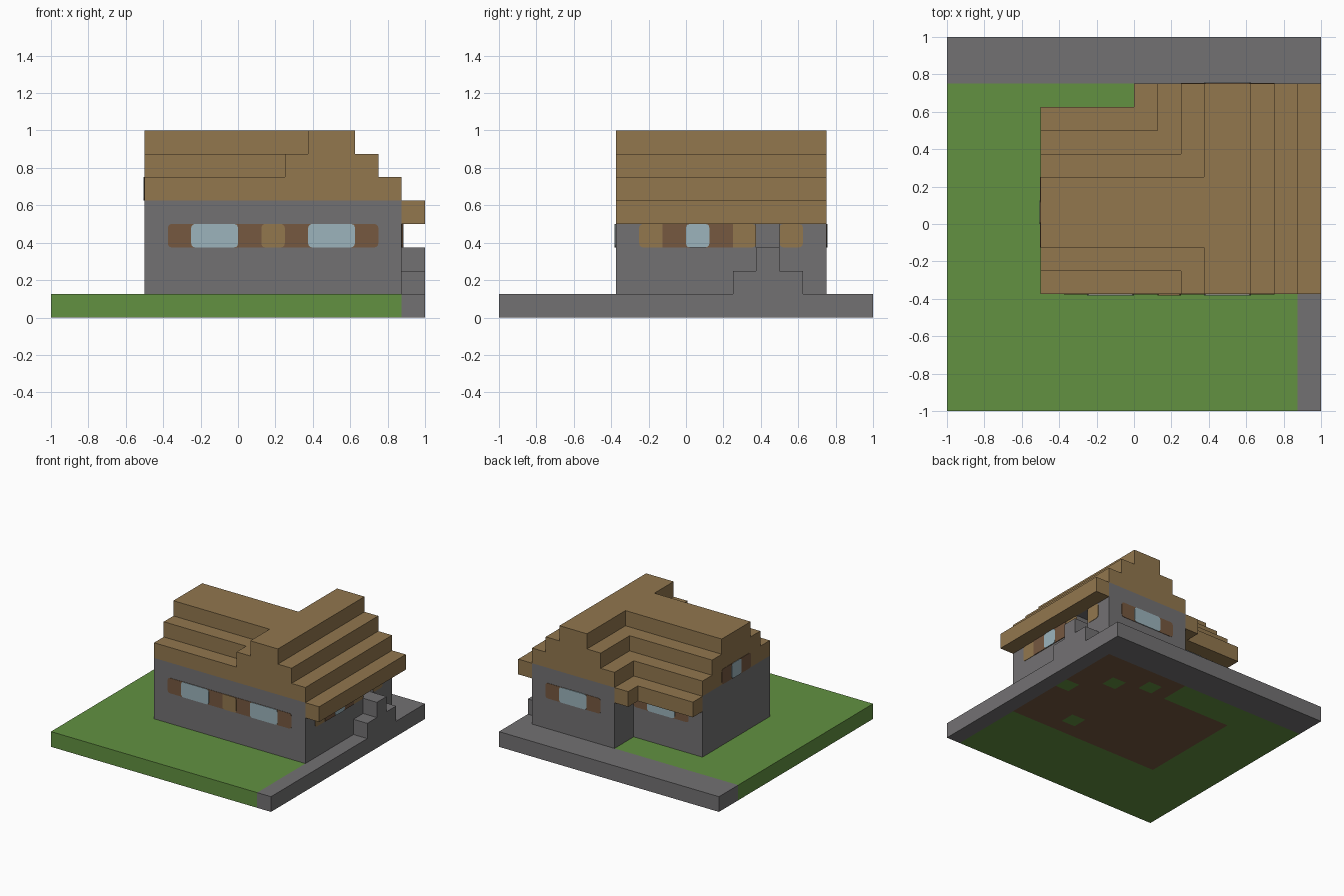
import bpy, bmesh
from mathutils import Vector

cube = bpy.data.objects.get("Cube")
if cube:
    bpy.data.objects.remove(cube, do_unlink=True)

U = 0.125  # block size that every part snaps to


def material(name, r, g, b):
    m = bpy.data.materials.new(name)
    m.use_nodes = True
    m.diffuse_color = (r, g, b, 1)
    m.node_tree.nodes["Principled BSDF"].inputs["Base Color"].default_value = (r, g, b, 1)
    return m


GRASS = material("grass_green", 0.122, 0.283, 0.053)
STONE = material("stone_grey", 0.171, 0.165, 0.171)
STRAW = material("straw_tan", 0.287, 0.184, 0.076)
WOOD = material("wood_brown", 0.181, 0.098, 0.051)
GLASS = material("glass_blue", 0.332, 0.456, 0.503)


def finish(name, bm, *mats):
    bmesh.ops.recalc_face_normals(bm, faces=bm.faces)
    mesh = bpy.data.meshes.new(name)
    bm.to_mesh(mesh)
    bm.free()
    for m in mats:
        mesh.materials.append(m)
    ob = bpy.data.objects.new(name, mesh)
    bpy.context.collection.objects.link(ob)
    return ob


def box(name, xs, ys, zs, mat, round_axis=None, radius=0.02):
    """Box from ranges; edges along round_axis can be rounded."""
    bm = bmesh.new()
    bmesh.ops.create_cube(bm, size=1)
    for v in bm.verts:
        v.co = [r[0] if c < 0 else r[1] for c, r in zip(v.co, (xs, ys, zs))]
    if round_axis is not None:
        edges = [e for e in bm.edges
                 if abs((e.verts[0].co - e.verts[1].co).normalized()[round_axis]) > 0.9]
        bmesh.ops.bevel(bm, geom=edges, offset=radius, segments=3, profile=0.5, affect='EDGES')
    return finish(name, bm, mat)


def prism(name, points, place, depth, mat):
    """Closed profile placed in space and extruded by depth."""
    bm = bmesh.new()
    face = bm.faces.new([bm.verts.new(place(a, b)) for a, b in points])
    ext = bmesh.ops.extrude_face_region(bm, geom=[face])["geom"]
    bmesh.ops.translate(bm, vec=depth, verts=[v for v in ext if isinstance(v, bmesh.types.BMVert)])
    return finish(name, bm, mat)


def combine(ob, other, operation):
    mod = ob.modifiers.new(operation.lower(), 'BOOLEAN')
    mod.operation = operation
    mod.solver = 'EXACT'
    mod.object = other
    bpy.context.view_layer.objects.active = ob
    bpy.ops.object.modifier_apply(modifier=mod.name)
    bpy.data.objects.remove(other, do_unlink=True)


# Ground slab: lawn, stone paths, and timber floor seen from beneath
def in_house(x, y):
    return -4 < x / U < 7 and -3 < y / U < (6 if x > U else 4)


floor_gaps = {(6, 1), (4, 3), (2, 4), (3, -2)}
bm = bmesh.new()
bmesh.ops.create_grid(bm, x_segments=16, y_segments=16, size=1)
ext = bmesh.ops.extrude_face_region(bm, geom=bm.faces[:])["geom"]
bmesh.ops.translate(bm, vec=(0, 0, U), verts=[v for v in ext if isinstance(v, bmesh.types.BMVert)])
bmesh.ops.recalc_face_normals(bm, faces=bm.faces)
for f in bm.faces:
    c = f.calc_center_median() - f.normal * U / 2
    if c.y > 6 * U or c.x > 7 * U:
        f.material_index = 1
    elif f.normal.z < -0.5 and in_house(c.x, c.y):
        if (int(c.x // U), int(c.y // U)) not in floor_gaps:
            f.material_index = 2
finish("ground", bm, GRASS, STONE, WOOD)

# L-shaped walls with a doorway on the side
plan = [(-4, -3), (7, -3), (7, 6), (1, 6), (1, 4), (-4, 4)]
walls = prism("walls", plan, lambda a, b: (a * U, b * U, U), Vector((0, 0, 4 * U)), STONE)
doorway = box("doorway", (2 * U, 8 * U), (3 * U, 4 * U), (3 * U, 4 * U), STONE)
combine(walls, doorway, 'DIFFERENCE')

# Entrance steps
box("lower_step", (7 * U, 8 * U), (2 * U, 5 * U), (U, 2 * U), STONE)
box("upper_step", (7 * U, 8 * U), (3 * U, 4 * U), (2 * U, 3 * U), STONE)


# Stepped thatch: two crossing ridges joined together
def stepped(lo, hi):
    """Profile of three steps, each one block in from both sides."""
    left, right = [], []
    for i in range(3):
        left += [(lo + i, 5 + i), (lo + i, 6 + i)]
        right += [(hi - i, 5 + i), (hi - i, 6 + i)]
    return left + right[::-1]


roof = prism("roof", stepped(1, 7), lambda a, b: (a * U, -3 * U, b * U),
             Vector((0, 9 * U, 0)), STRAW)
main_roof = prism("main_roof", stepped(-3, 4), lambda a, b: (-4 * U, a * U, b * U),
                  Vector((8 * U, 0, 0)), STRAW)
combine(roof, main_roof, 'UNION')

# Overhanging eaves
for name, xs, ys in (("side_eave", (7, 8), (-3, 6)),
                     ("wing_eave", (0, 1), (4, 6)),
                     ("back_eave", (-4, 0), (4, 5))):
    box(name, [x * U for x in xs], [y * U for y in ys], (4 * U, 5 * U), STRAW)


# Painted wall panels: thin plates stacked in layers
def panel(name, axis, wall, side, start, end, row, mat, layer=1, rounded=True):
    t = wall * U + side * 0.003 * layer
    depth = sorted((wall * U - side * 0.002, t))
    span = (start * U, end * U)
    xs, ys = (depth, span) if axis == 0 else (span, depth)
    box(name, xs, ys, (row * U, (row + 1) * U), mat, axis if rounded else None)


def window(name, axis, wall, side, start, end, row=3):
    """Glass between two one-block shutters."""
    panel(name + "_shutters", axis, wall, side, start, end, row, WOOD)
    panel(name + "_glass", axis, wall, side, start + 1, end - 1, row, GLASS, 2)


# Front: one long band with two panes and a straw panel between
panel("front_shutters", 1, -3, -1, -3, 6, 3, WOOD)
for start, end, mat, name in ((-2, 0, GLASS, "front_right_glass"),
                              (1, 2, STRAW, "front_panel"),
                              (3, 5, GLASS, "front_left_glass")):
    panel(name, 1, -3, -1, start, end, 3, mat, 2)

# Back and gable windows
window("wing_window", 1, 6, 1, 2, 6)
window("back_window", 1, 4, 1, -3, 1)
window("gable_window", 0, -4, -1, -1, 2, row=5)

# Entrance side: straw panels, shutters and a small pane
panel("side_straw", 0, 7, 1, -2, 3, 3, STRAW)
panel("side_shutters", 0, 7, 1, -1, 2, 3, WOOD, 2, False)
panel("side_glass", 0, 7, 1, 0, 1, 3, GLASS, 3)
panel("door_straw", 0, 7, 1, 4, 5, 3, STRAW)
